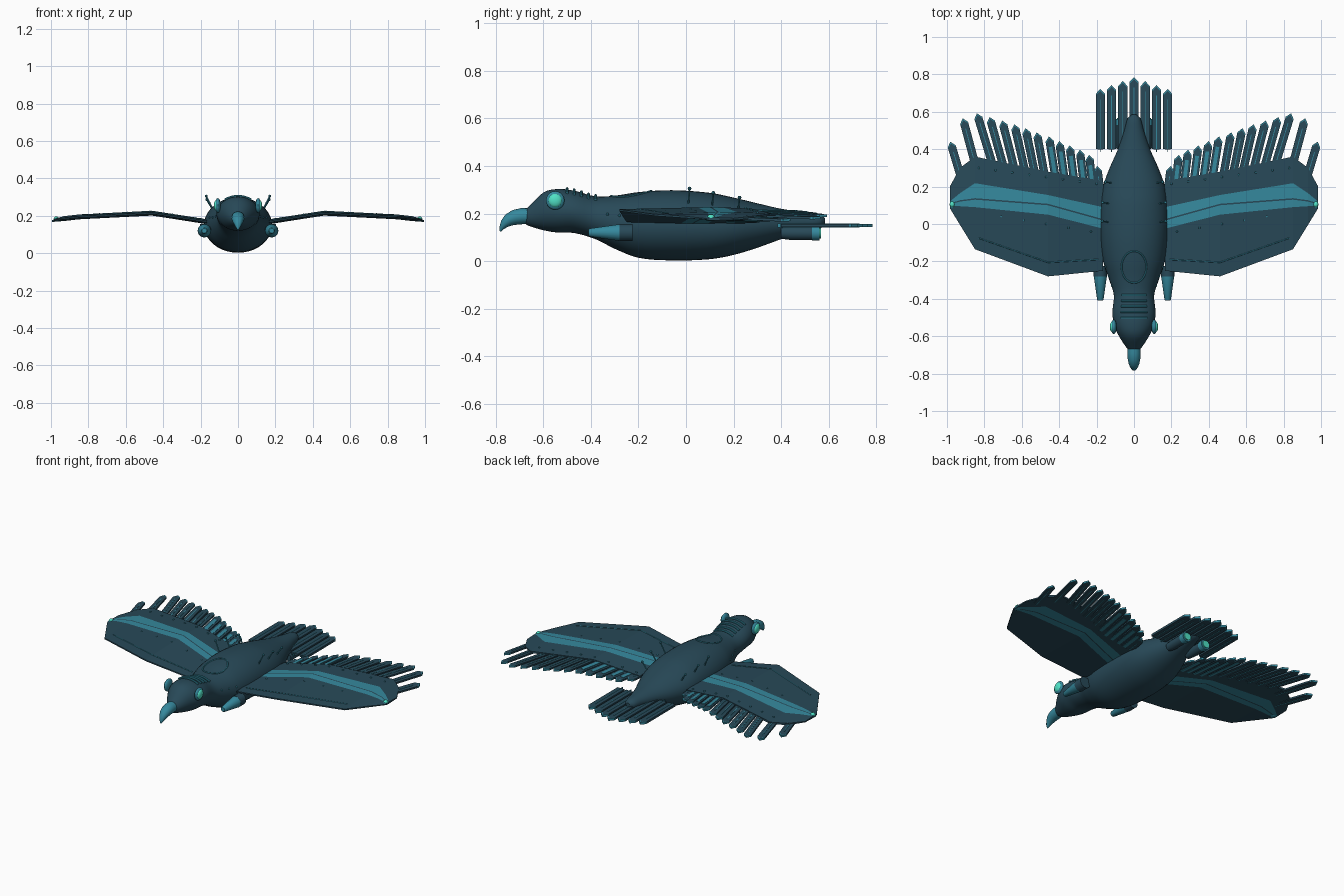
import bpy, bmesh, math
from mathutils import Vector as V

if "Cube" in bpy.data.objects:
    bpy.data.objects.remove(bpy.data.objects["Cube"])


def material(name, rgb):
    m = bpy.data.materials.new(name)
    m.diffuse_color = (*rgb, 1)
    m.use_nodes = True
    m.node_tree.nodes["Principled BSDF"].inputs["Base Color"].default_value = m.diffuse_color
    return m


DARK = material("dark slate blue", (0.021, 0.067, 0.098))
TEAL = material("teal metal", (0.036, 0.25, 0.34))
GLOW = material("mint glow", (0.08, 0.75, 0.56))


def finish(bm, name, mats, mirror=False, smooth=True):
    bmesh.ops.recalc_face_normals(bm, faces=bm.faces)
    me = bpy.data.meshes.new(name)
    bm.to_mesh(me)
    bm.free()
    ob = bpy.data.objects.new(name, me)
    bpy.context.collection.objects.link(ob)
    for m in mats:
        me.materials.append(m)
    if smooth:
        bpy.context.view_layer.objects.active = ob
        ob.select_set(True)
        bpy.ops.object.shade_smooth_by_angle(angle=math.radians(40))
        ob.select_set(False)
    if mirror:
        ob.modifiers.new("mirror", 'MIRROR').use_clip = False
    return ob


def sweep(bm, pts, radii, ref=(0, 0, 1), n=8, cyclic=False, fixed=None, mat=0):
    """Loft elliptical rings along a path."""
    pts = [V(p) for p in pts]
    k, rings = len(pts), []
    for i, p in enumerate(pts):
        a, b = (pts[i - 1], pts[(i + 1) % k]) if cyclic else (pts[max(i - 1, 0)], pts[min(i + 1, k - 1)])
        t = V(fixed) if fixed else (b - a).normalized()
        s = t.cross(V(ref)).normalized()
        u = s.cross(t)
        ra, rb = radii[i] if isinstance(radii, list) else (radii, radii)
        rings.append([bm.verts.new(p + s * ra * math.cos(2 * math.pi * j / n) + u * rb * math.sin(2 * math.pi * j / n))
                      for j in range(n)])
    pairs = list(zip(rings, rings[1:])) + ([(rings[-1], rings[0])] if cyclic else [])
    for r, q in pairs:
        for j in range(n):
            bm.faces.new((r[j], r[(j + 1) % n], q[(j + 1) % n], q[j])).material_index = mat
    if not cyclic:
        for r in (rings[0], rings[-1]):
            bm.faces.new(r).material_index = mat


def tube(name, pts, radii, mat, mirror=False, **kw):
    bm = bmesh.new()
    sweep(bm, pts, radii, **kw)
    return finish(bm, name, [mat], mirror)


def turned(name, x, z, prof, mat, n=20):
    """Mirrored round part along y; profile of (y, radius)."""
    return tube(name, [(x, y, z) for y, r in prof], [(r, r) for y, r in prof], mat, True, n=n, fixed=(0, 1, 0))


def balls(name, pts, r, mat, scale=(1, 1, 1), seg=8, mirror=True):
    bm = bmesh.new()
    for p in pts:
        vs = bmesh.ops.create_uvsphere(bm, u_segments=seg, v_segments=max(4, seg // 2), radius=r)['verts']
        for v in vs:
            v.co = V([c * s for c, s in zip(v.co, scale)]) + V(p)
    return finish(bm, name, [mat], mirror)


# body: (y, bottom z, top z, half width)
ST = [(-0.685, .165, .205, .015), (-0.665, .15, .225, .037), (-0.60, .13, .288, .08), (-0.54, .12, .303, .107),
      (-0.47, .118, .296, .115), (-0.38, .092, .272, .108), (-0.30, .052, .275, .132), (-0.20, .014, .29, .165),
      (-0.06, .003, .298, .181), (0.10, .008, .287, .18), (0.20, .026, .267, .166), (0.30, .056, .243, .13),
      (0.40, .092, .22, .086), (0.50, .122, .205, .052), (0.565, .138, .195, .034), (0.585, .155, .18, .012)]


def body_at(y):
    i = max(j for j in range(len(ST) - 1) if ST[j][0] <= y)
    a, b, c, d = ST[max(i - 1, 0)], ST[i], ST[i + 1], ST[min(i + 2, len(ST) - 1)]
    t = (y - b[0]) / (c[0] - b[0])
    out = []
    for k in (1, 2, 3):
        h = c[0] - b[0]
        m0 = (c[k] - a[k]) / (c[0] - a[0]) * h
        m1 = (d[k] - b[k]) / (d[0] - b[0]) * h
        out.append((2*t**3 - 3*t*t + 1) * b[k] + (t**3 - 2*t*t + t) * m0 + (3*t*t - 2*t**3) * c[k] + (t**3 - t*t) * m1)
    return out


def on_body(y, ang, lift=0):
    """Point on the body skin; ang from straight up toward +x."""
    lo, hi, w = body_at(y)
    return V(((w + lift) * math.sin(ang), y, (lo + hi) / 2 + ((hi - lo) / 2 + lift) * math.cos(ang)))


ys = [a[0] + (b[0] - a[0]) * k / 4 for a, b in zip(ST, ST[1:]) for k in range(4)] + [ST[-1][0]]
secs = [body_at(min(y, .5849)) for y in ys]
tube("body", [(0, y, (s[0] + s[1]) / 2) for y, s in zip(ys, secs)], [(s[2], (s[1] - s[0]) / 2) for s in secs],
     DARK, n=40, fixed=(0, 1, 0))

# hooked beak
tube("beak", [(0, -.655, .19), (0, -.69, .189), (0, -.72, .184), (0, -.745, .173), (0, -.763, .157), (0, -.774, .141),
              (0, -.781, .125)],
     [(.032, .034), (.034, .035), (.032, .034), (.027, .029), (.019, .021), (.011, .013), (.003, .003)],
     TEAL, n=20, ref=(1, 0, 0)).data.update()

# eyes with rims
EY = (.108, -.55, .255)
balls("eye_rim", [EY], .039, TEAL, (.4, 1, 1), 20)
balls("eye", [(.115, -.55, .255)], .029, GLOW, (.5, 1, 1), 20)

# crest ribs over the neck
bm = bmesh.new()
for y in (-.5, -.47, -.44, -.41, -.38):
    sweep(bm, [on_body(y, math.radians(a), .004) for a in range(-36, 37, 9)], .006, ref=(0, 1, 0))
finish(bm, "crest_ribs", [TEAL])

# hatch ring on the back
ring = []
for k in range(32):
    a = 2 * math.pi * k / 32
    x, y = .066 * math.cos(a), -.23 + .085 * math.sin(a)
    ring.append(on_body(y, math.asin(x / body_at(y)[2]), .001))
tube("hatch_ring", ring, .004, TEAL, cyclic=True, n=6)

# front pods and rear exhausts
turned("pod_nose", .18, .12, [(-.41, .013), (-.405, .017), (-.28, .035)], TEAL)
turned("pod_body", .18, .12, [(-.28, .036), (-.225, .036)], DARK)
turned("exhaust_body", .07, .118, [(.40, .024), (.44, .029), (.53, .029)], DARK)
turned("exhaust_ring", .07, .118, [(.53, .032), (.562, .032)], TEAL)
turned("exhaust_glow", .07, .118, [(.56, .022), (.567, .022)], GLOW)


# wings: x, z, chord lines (leading, stripe front, groove, groove, stripe back, trailing)
WING = [(.165, .168, -.25, -.025, .018, .026, .09, .23), (.46, .214, -.28, .05, .1, .108, .155, .28),
        (.85, .194, -.135, .09, .13, .138, .218, .36), (.93, .185, -.005, .095, .12, .127, .165, .30),
        (.985, .177, .085, .098, .105, .11, .12, .20)]
HALF = (.004, .012, .013, .013, .012, .006)


def wing_z(x):
    x = max(x, WING[0][0])
    for a, b in zip(WING, WING[1:]):
        if x <= b[0]:
            break
    return a[1] + (b[1] - a[1]) * (x - a[0]) / (b[0] - a[0])


bm = bmesh.new()
rows = []
for w in WING:
    k = .5 if w[0] > .95 else 1
    top = [bm.verts.new((w[0], y, w[1] + h * k)) for y, h in zip(w[2:], HALF)]
    bot = [bm.verts.new((w[0], y, w[1] - h * k)) for y, h in zip(w[2:], HALF)]
    rows.append(top + bot[::-1])
for r, q in zip(rows, rows[1:]):
    for j in range(12):
        f = bm.faces.new((r[j], r[(j + 1) % 12], q[(j + 1) % 12], q[j]))
        f.material_index = 1 if j in (1, 3, 7, 9) else 0
bm.faces.new(rows[0])
bm.faces.new(rows[-1])
finish(bm, "wing", [DARK, TEAL], True, False)


def feather(bm, base, tip, w, zf, t=.011, quill=.006):
    """Flat pointed blade with a teal chevron tip and raised quill."""
    b, e = V(base), V(tip)
    d = (e - b).normalized()
    s = V((-d.y, d.x)) * w / 2
    sh = e - d * .026

    def slab(pts, th, mat):
        lo = [bm.verts.new((p.x, p.y, zf(p.x) - th / 2)) for p in pts]
        hi = [bm.verts.new((p.x, p.y, zf(p.x) + th / 2)) for p in pts]
        n = len(pts)
        fs = [bm.faces.new(lo), bm.faces.new(hi)]
        fs += [bm.faces.new((lo[i], lo[(i + 1) % n], hi[(i + 1) % n], hi[i])) for i in range(n)]
        for f in fs:
            f.material_index = mat

    g = d * .01
    slab([b - s, b + s, sh + s - g, e - g, sh - s - g], t, 0)
    slab([sh + s - g, sh + s, e, e - g], t, 1)
    slab([sh - s - g, sh - s, e, e - g], t, 1)
    q = s.normalized() * quill / 2
    slab([b - q, b + q, sh + q - d * .03, sh - q - d * .03], t + .004, 1)


# wing feathers: tip positions from wing tip to root
TIPS = [(.982, .44), (.915, .565), (.84, .592), (.772, .572), (.705, .553), (.64, .533), (.58, .512), (.52, .49),
        (.455, .468), (.40, .443), (.345, .42), (.29, .397), (.24, .37), (.197, .31)]
bm = bmesh.new()
for i, (x, y) in enumerate(TIPS):
    lean = .075 if i < 2 else .08 * (x - .15) / .75 + .012
    base = (x - lean, .19 if i == 0 else max(.17, y - .28))
    feather(bm, base, (x, y), .044, lambda px: wing_z(px) - .004, quill=.02 if 8 <= i < 13 else .004)
finish(bm, "wing_feathers", [DARK, TEAL], True, False)

# tail feathers
bm = bmesh.new()
for i in range(-3, 4):
    feather(bm, (i * .06, .40), (i * .06, .785 - .021 * abs(i)), .049, lambda px: .15, .014, .004)
    feather(bm, (i * .06, .398), (i * .06, .44), .03, lambda px: .15, .012, .004)
finish(bm, "tail_feathers", [DARK, TEAL], False, False)

# leading edge seam, rivets and tip lights
seam = [(.19, -.19), (.46, -.205), (.83, -.075)]
tube("wing_seam", [(x, y, wing_z(x) + .006) for x, y in seam], .003, TEAL, True, n=6)
riv = [(.2 + .09 * k, .215 + .012 * k) for k in range(8)] + [(.23 + .12 * k, -.04 + .02 * k) for k in range(5)]
balls("wing_rivets", [(x, y, wing_z(x) + .009) for x, y in riv], .006, TEAL, seg=6)
balls("wingtip_mount", [(.968, .105, .179)], .018, TEAL, (1, 1.6, .6), 12)
balls("wingtip_light", [(.972, .105, .183)], .014, GLOW, (1, 1.2, 1), 12)
balls("shoulder_rivets", [on_body(y, 1.3) for y in (-.33, -.28, -.23)], .006, TEAL, seg=6)

# small antennae on the back
bm = bmesh.new()
ends = []
for y, z in ((.0, .305), (.10, .287), (.21, .267)):
    a = on_body(y + .01, math.radians(50))
    e = V((a.x + .03, y + .015, z))
    sweep(bm, [a, e], .004, ref=(0, 1, 0), n=6)
    ends.append(e)
finish(bm, "antennae", [TEAL], True)
balls("antenna_tips", ends, .008, TEAL)
